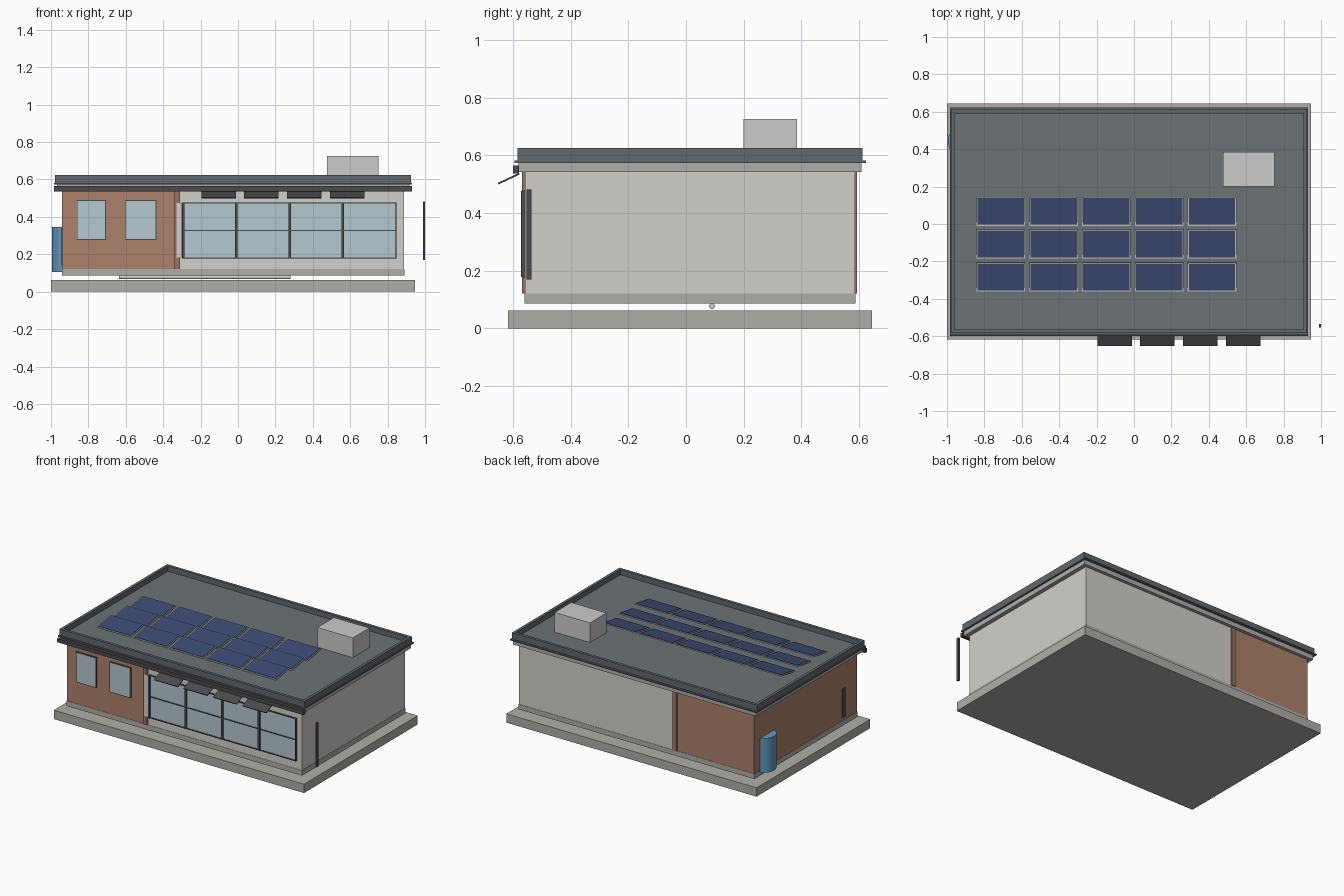
import bpy, math

if "Cube" in bpy.data.objects:
    bpy.data.objects.remove(bpy.data.objects["Cube"])

COL = {
    'brick': (0.42, 0.22, 0.15), 'brick_dark': (0.33, 0.17, 0.12),
    'wall': (0.64, 0.63, 0.60), 'stone': (0.43, 0.42, 0.39),
    'roof': (0.15, 0.17, 0.18), 'slate': (0.12, 0.14, 0.155),
    'dark': (0.07, 0.07, 0.075), 'glass': (0.46, 0.58, 0.64),
    'solar': (0.045, 0.07, 0.17), 'silver': (0.55, 0.55, 0.58),
    'blue': (0.12, 0.32, 0.53),
}
MATS = {}


def paint(ob, key):
    if key not in MATS:
        MATS[key] = bpy.data.materials.new(key)
        MATS[key].diffuse_color = (*COL[key], 1)
    ob.data.materials.append(MATS[key])
    return ob


def box(name, x, y, z, key, tilt=0.0):
    """Box from (min, max) ranges, optionally tilted about its own x axis."""
    bpy.ops.mesh.primitive_cube_add(size=1)
    ob = bpy.context.object
    ob.name = name
    ob.location = [(a + b) / 2 for a, b in (x, y, z)]
    ob.scale = [b - a for a, b in (x, y, z)]
    ob.rotation_euler.x = tilt
    return paint(ob, key)


def cylinder(name, loc, r, depth, key, sides=32, rot=(0, 0, 0)):
    bpy.ops.mesh.primitive_cylinder_add(vertices=sides, radius=r, depth=depth,
                                        location=loc, rotation=rot)
    ob = bpy.context.object
    ob.name = name
    bpy.ops.object.shade_smooth_by_angle()
    return paint(ob, key)


def ring(name, x, y, z, t, key):
    """Rectangular ring of wall thickness t."""
    box(name + '_front', x, (y[0], y[0] + t), z, key)
    box(name + '_back', x, (y[1] - t, y[1]), z, key)
    box(name + '_left', (x[0], x[0] + t), (y[0] + t, y[1] - t), z, key)
    box(name + '_right', (x[1] - t, x[1]), (y[0] + t, y[1] - t), z, key)


# Ground slab and the pipe under the floor
box('ground_slab', (-1, 0.945), (-0.617, 0.645), (0, 0.062), 'stone')
cylinder('floor_pipe', (-0.178, 0.09, 0.077), 0.01, 0.915, 'silver', 16,
         (0, math.pi / 2, 0))

# Walls: brick wing, plain hall, divider pier, plinth
box('brick_wing', (-0.94, -0.31), (-0.558, 0.585), (0.12, 0.545), 'brick')
box('main_hall', (-0.31, 0.888), (-0.558, 0.585), (0.12, 0.545), 'wall')
box('divider_pier', (-0.342, -0.31), (-0.568, 0.593), (0.122, 0.545), 'brick_dark')
box('plinth', (-0.942, 0.89), (-0.56, 0.587), (0.086, 0.122), 'stone')

# Roof: cornice, lip, deck, parapet
box('cornice', (-0.968, 0.917), (-0.58, 0.608), (0.542, 0.575), 'stone')
box('roof_lip', (-0.985, 0.93), (-0.594, 0.624), (0.574, 0.582), 'slate')
box('roof_deck', (-0.97, 0.915), (-0.575, 0.605), (0.578, 0.588), 'roof')
ring('parapet', (-0.979, 0.925), (-0.583, 0.611), (0.576, 0.625), 0.02, 'slate')
box('gutter', (-0.985, 0.93), (-0.6, -0.579), (0.537, 0.564), 'dark')

# Rooftop unit and tilted solar panels
box('rooftop_unit', (0.477, 0.752), (0.2, 0.384), (0.586, 0.726), 'silver')
tilt = math.radians(9)
for row in range(3):
    for col in range(5):
        x0, y0 = -0.842 + 0.2822 * col, -0.362 + 0.176 * row
        n = f'{row}_{col}'
        box('panel_frame_' + n, (x0, x0 + 0.26), (y0, y0 + 0.156),
            (0.599, 0.605), 'silver', tilt)
        box('solar_panel_' + n, (x0 + 0.006, x0 + 0.254), (y0 + 0.006, y0 + 0.15),
            (0.600, 0.608), 'solar', tilt)

# Brick wing windows
for i, (x0, x1) in enumerate(((-0.862, -0.707), (-0.602, -0.437))):
    box(f'window_frame_{i}', (x0, x1), (-0.566, -0.55), (0.277, 0.49), 'dark')
    box(f'window_glass_{i}', (x0 + 0.004, x1 - 0.004), (-0.568, -0.55),
        (0.281, 0.486), 'glass')

# Storefront glazing with mullions and rails
box('storefront_jamb', (-0.33, -0.302), (-0.57, -0.55), (0.183, 0.475), 'wall')
box('storefront_glass', (-0.295, 0.845), (-0.563, -0.55), (0.18, 0.475), 'glass')
for i in range(5):
    c = -0.293 + 0.2845 * i
    h = 0.007 if i < 4 else 0.003
    box(f'mullion_{i}', (c - h, c + h), (-0.572, -0.55), (0.178, 0.477), 'dark')
for i, z in enumerate((0.180, 0.327, 0.475)):
    box(f'rail_{i}', (-0.295, 0.845), (-0.568, -0.55), (z - 0.003, z + 0.003), 'dark')

# Awnings over the storefront
for i in range(4):
    x0 = -0.196 + 0.229 * i
    box(f'awning_{i}', (x0, x0 + 0.184), (-0.654, -0.574), (0.516, 0.522),
        'dark', math.radians(25))

# Side details: blade sign, water tank, side vent
box('blade_sign', (0.989, 1.0), (-0.553, -0.535), (0.17, 0.481), 'dark')
cylinder('water_tank', (-0.91, 0.443, 0.226), 0.085, 0.24, 'blue')
box('side_vent', (-0.944, -0.93), (-0.43, -0.39), (0.14, 0.345), 'dark')

for m in bpy.data.materials:
    if m.users and not m.is_grease_pencil:
        m.use_nodes = True
        m.node_tree.nodes["Principled BSDF"].inputs["Base Color"].default_value = m.diffuse_color
